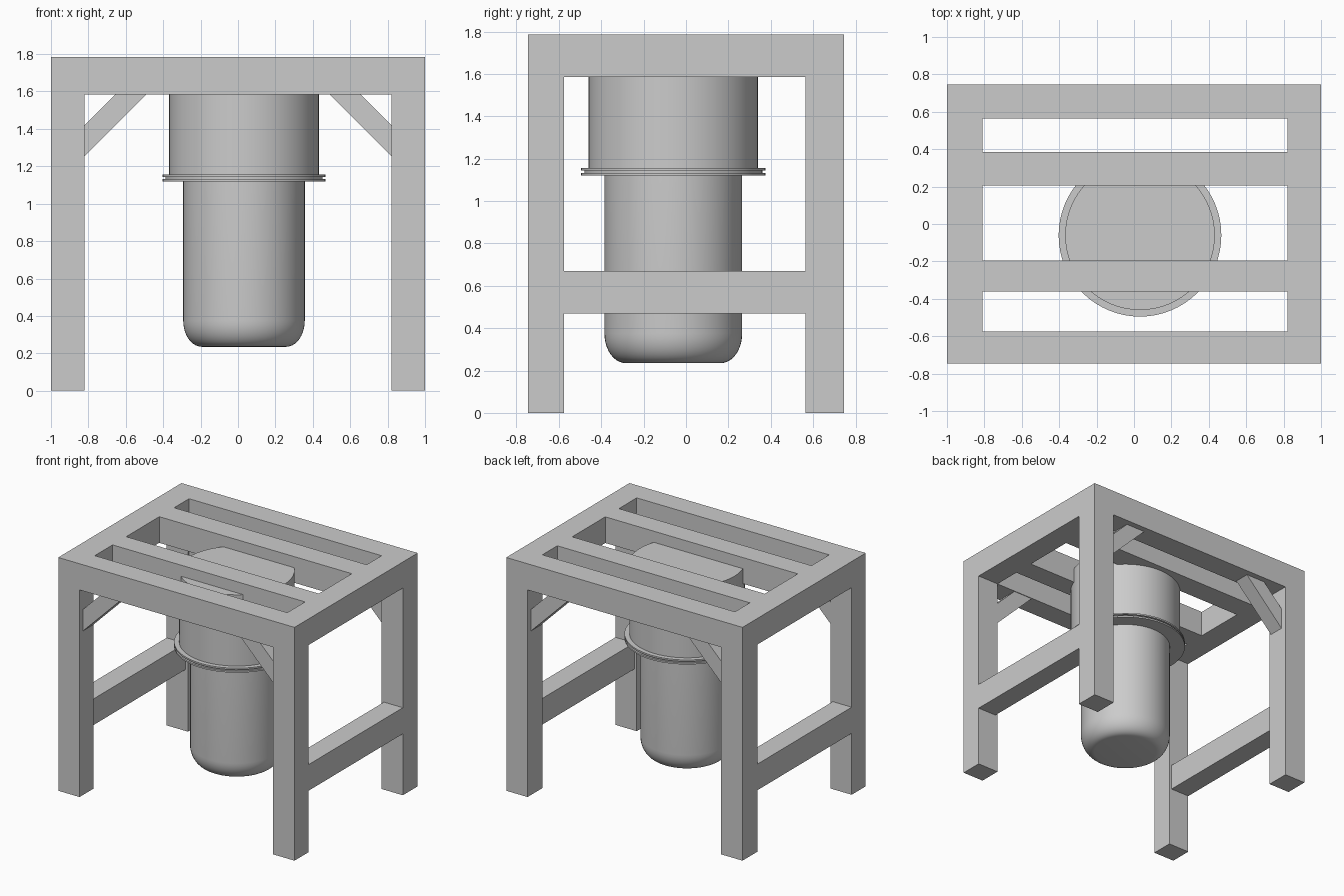
import bpy, bmesh, math

if "Cube" in bpy.data.objects:
    bpy.data.objects.remove(bpy.data.objects["Cube"])


def mesh_object(name, bm):
    bmesh.ops.recalc_face_normals(bm, faces=bm.faces)
    me = bpy.data.meshes.new(name)
    bm.to_mesh(me)
    bm.free()
    ob = bpy.data.objects.new(name, me)
    bpy.context.collection.objects.link(ob)
    return ob


def box(name, x, y, z):
    bm = bmesh.new()
    bmesh.ops.create_cube(bm, size=1)
    for v in bm.verts:
        v.co = [lo + (c + 0.5) * (hi - lo) for c, (lo, hi) in zip(v.co, (x, y, z))]
    return mesh_object(name, bm)


def brace(name, sx, y0, y1):
    # 45 degree strut profile in x/z, extruded along y
    profile = [(0.82, 1.255), (0.82, 1.42), (0.655, 1.585), (0.49, 1.585)]
    bm = bmesh.new()
    face = bm.faces.new([bm.verts.new((sx * x, y0, z)) for x, z in profile])
    ext = bmesh.ops.extrude_face_region(bm, geom=[face])
    for v in ext["geom"]:
        if isinstance(v, bmesh.types.BMVert):
            v.co.y = y1
    return mesh_object(name, bm)


def lathe(name, profile, centre, steps=64):
    bm = bmesh.new()
    verts = [bm.verts.new((r, 0, z)) for r, z in profile]
    edges = [bm.edges.new(p) for p in zip(verts, verts[1:])]
    bmesh.ops.spin(bm, geom=verts + edges, cent=(0, 0, 0), axis=(0, 0, 1),
                   angle=2 * math.pi, steps=steps)
    bmesh.ops.remove_doubles(bm, verts=bm.verts, dist=1e-4)
    ob = mesh_object(name, bm)
    ob.location = (*centre, 0)
    bpy.ops.object.select_all(action='DESELECT')
    ob.select_set(True)
    bpy.context.view_layer.objects.active = ob
    bpy.ops.object.shade_smooth_by_angle(angle=math.radians(35))
    return ob


TOP = (1.585, 1.785)
FRONT, BACK = (-0.745, -0.575), (0.565, 0.745)
LEFT, RIGHT = (-1, -0.82), (0.82, 1)

# Legs and diagonal braces
for yn, ys, by in (("front", FRONT, (-0.70, -0.58)), ("back", BACK, (0.58, 0.70))):
    for xn, xs, sx in (("left", LEFT, -1), ("right", RIGHT, 1)):
        box(f"{yn}_{xn}_leg", xs, ys, (0, TOP[0]))
        brace(f"{yn}_{xn}_brace", sx, *by)

# Top frame: beams along x, side beams and slats between them
box("front_beam", (-1, 1), FRONT, TOP)
box("back_beam", (-1, 1), BACK, TOP)
inner_y = (FRONT[1], BACK[0])
box("left_beam", (-1, -0.81), inner_y, TOP)
box("right_beam", RIGHT, inner_y, TOP)
box("front_slat", (-0.81, 0.82), (-0.36, -0.195), TOP)
box("back_slat", (-0.81, 0.82), (0.205, 0.385), TOP)

# Lower side rails
box("left_rail", (-1, -0.84), inner_y, (0.47, 0.67))
box("right_rail", (0.84, 1), inner_y, (0.47, 0.67))

# Hanging tank with rounded bottom and double flange
rounding = [(0.225 + 0.10 * math.sin(a), 0.375 - 0.14 * math.cos(a))
            for a in (i * math.pi / 20 for i in range(11))]
profile = [(0, 0.235)] + rounding + [
    (0.325, 1.12), (0.435, 1.12), (0.435, 1.132), (0.42, 1.132), (0.42, 1.143),
    (0.435, 1.143), (0.435, 1.155), (0.40, 1.155), (0.40, 1.70), (0, 1.70)]
lathe("hanging_tank", profile, (0.032, -0.06))
